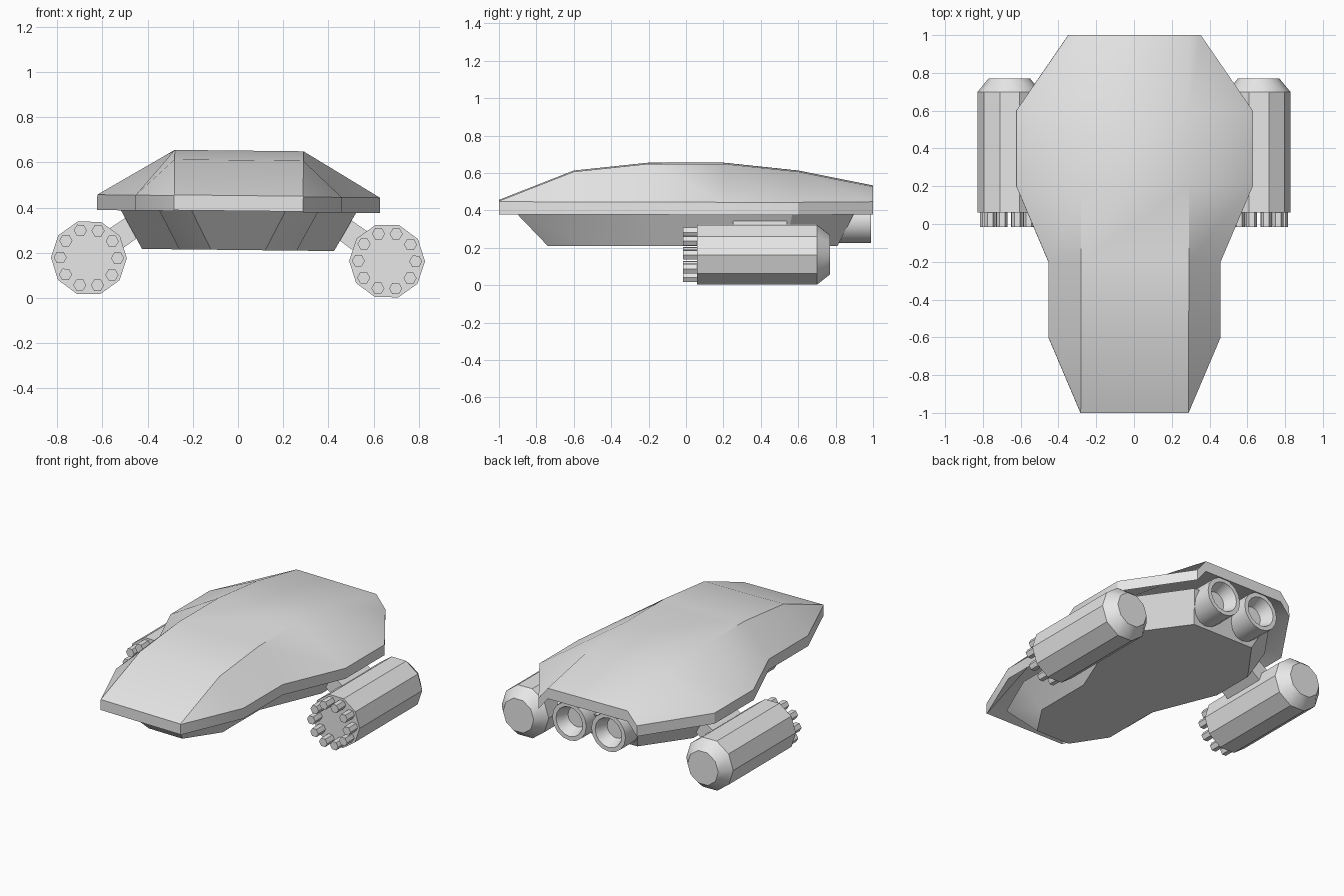
import bpy, bmesh, math
from mathutils import Matrix

cube = bpy.data.objects.get("Cube")
if cube:
    bpy.data.objects.remove(cube, do_unlink=True)

grey = bpy.data.materials.new("hull grey")
grey.use_nodes = True
colour = (0.8, 0.8, 0.8, 1)
grey.diffuse_color = colour
grey.node_tree.nodes["Principled BSDF"].inputs["Base Color"].default_value = colour

ROLL = Matrix.Translation((-0.002, 0, 0)) @ Matrix.Rotation(0.011, 4, "Y")  # slight lean to the left


def finish(name, bm):
    """Turn a bmesh into a leaning, shaded grey object."""
    bmesh.ops.recalc_face_normals(bm, faces=bm.faces)
    bm.transform(ROLL)
    mesh = bpy.data.meshes.new(name)
    bm.to_mesh(mesh)
    bm.free()
    mesh.materials.append(grey)
    obj = bpy.data.objects.new(name, mesh)
    bpy.context.collection.objects.link(obj)
    bpy.ops.object.select_all(action="DESELECT")
    obj.select_set(True)
    bpy.context.view_layer.objects.active = obj
    bpy.ops.object.shade_smooth_by_angle(angle=math.radians(30))
    return obj


def loft(bm, rings):
    """Skin closed rings of points and cap both ends."""
    rows = [[bm.verts.new(p) for p in ring] for ring in rings]
    n = len(rows[0])
    for a, b in zip(rows, rows[1:]):
        for i in range(n):
            j = (i + 1) % n
            bm.faces.new((a[i], a[j], b[j], b[i]))
    bm.faces.new(rows[0])
    bm.faces.new(rows[-1])


def turned(bm, x, z, profile, sides):
    """Lathe (radius, y) pairs about an axis along y."""
    step = math.tau / sides
    loft(bm, [[(x + r * math.cos(i * step), y, z + r * math.sin(i * step))
               for i in range(sides)] for r, y in profile])


# Upper shell: a faceted sheet with constant vertical thickness
RIDGE, RIM, THICK = 0.285, 0.45, 0.068
stations = [(-1, 0.285, 0.453), (-0.6, 0.455, 0.61), (-0.2, 0.455, 0.652),
            (0.2, 0.625, 0.652), (0.6, 0.625, 0.61), (1, 0.35, 0.53)]
bm = bmesh.new()
rings = []
for y, half, top in stations:
    side = half + 0.001
    arch = [(-side, y, RIM), (-RIDGE, y, top), (RIDGE, y, top), (side, y, RIM)]
    rings.append(arch + [(x, y, z - THICK) for x, y, z in reversed(arch)])
loft(bm, rings)
finish("upper_shell", bm)

# Lower hull: tapered plan outline
upper = [(0.21, -0.91), (0.355, -0.58), (0.355, -0.18), (0.525, 0.22), (0.525, 0.57), (0.29, 0.9)]
lower = [(0.12, -0.74), (0.26, -0.53), (0.26, -0.15), (0.425, 0.25), (0.425, 0.53), (0.22, 0.81)]
bm = bmesh.new()
loft(bm, [[(x, y, z) for x, y in half] + [(-x, y, z) for x, y in reversed(half)]
          for half, z in ((upper, 0.39), (lower, 0.212))])
finish("lower_hull", bm)

POD_X, POD_Z = 0.66, 0.17
for name, s in (("left", 1), ("right", -1)):
    # Weapon pod with chamfered tail
    bm = bmesh.new()
    turned(bm, s * POD_X, POD_Z, [(0.168, 0.06), (0.168, 0.7), (0.11, 0.77)], 10)
    finish(name + "_pod", bm)

    # Ring of hexagonal barrels
    bm = bmesh.new()
    for k in range(10):
        a = k * math.tau / 10
        turned(bm, s * POD_X + 0.127 * math.cos(a), POD_Z + 0.127 * math.sin(a),
               [(0.029, -0.015), (0.029, 0.08)], 6)
    finish(name + "_barrels", bm)

    # Slanted pylon joining pod to hull
    bm = bmesh.new()
    section = [(0.63, 0.26), (0.44, 0.39), (0.38, 0.31), (0.57, 0.17)]
    loft(bm, [[(s * x, y, z) for x, z in section] for y in (0.25, 0.54)])
    finish(name + "_pylon", bm)

    # Engine with recessed nozzle
    bm = bmesh.new()
    turned(bm, s * 0.14, 0.348, [(0.122, 0.7), (0.122, 0.99), (0.095, 0.99), (0.065, 0.91)], 16)
    finish(name + "_engine", bm)
